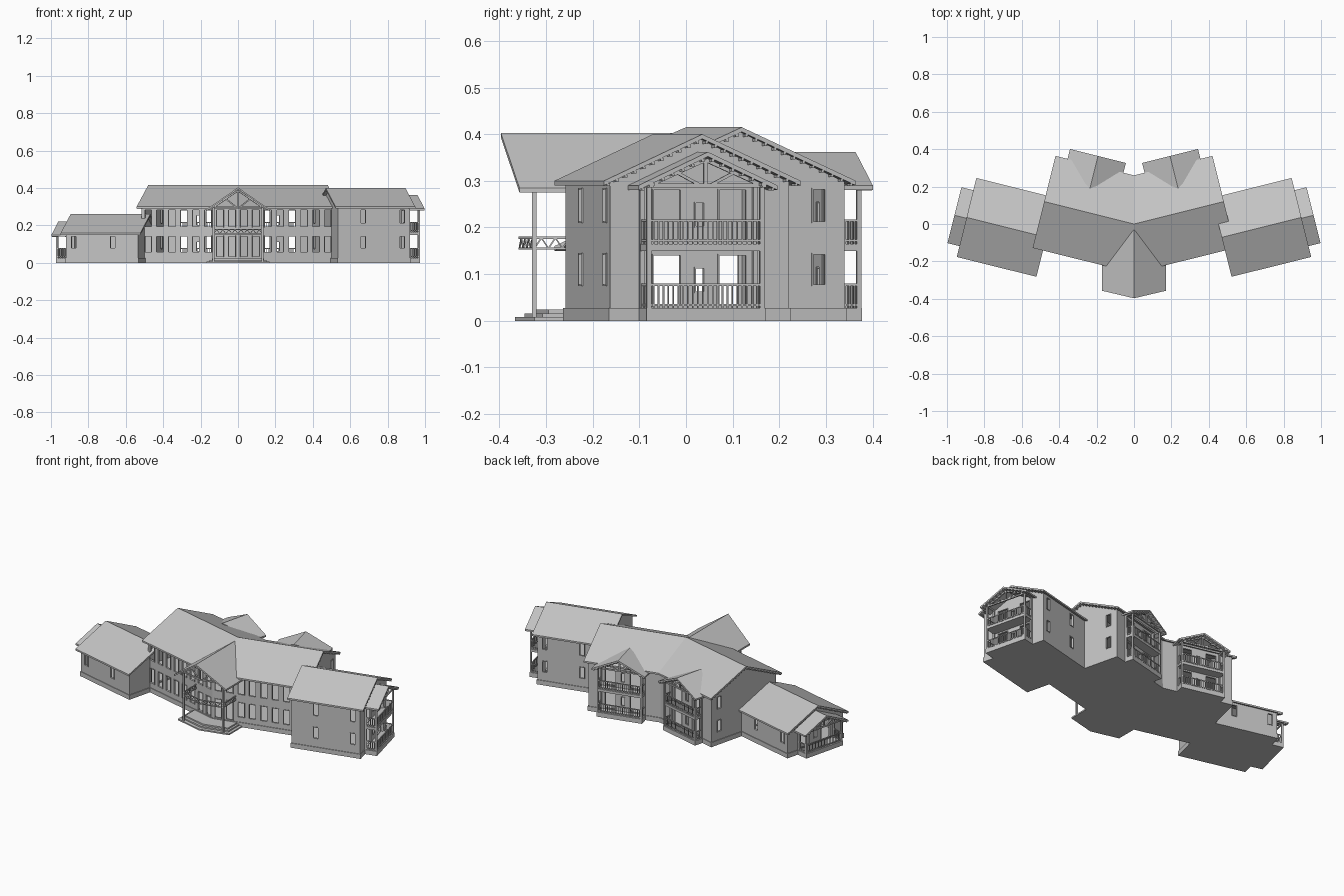
import bpy, bmesh, math
from mathutils import Matrix, Vector

if "Cube" in bpy.data.objects:
    bpy.data.objects.remove(bpy.data.objects["Cube"], do_unlink=True)

material = bpy.data.materials.new("plain grey")
material.use_nodes = True
grey = (0.55, 0.55, 0.55, 1)
material.diffuse_color = grey
for node in material.node_tree.nodes:
    if node.type == 'BSDF_PRINCIPLED':
        node.inputs["Base Color"].default_value = grey

# Plan frames: each half of the building is turned by the same angle
ANGLE = math.radians(14)
TAN = math.tan(ANGLE)
MIDDLE = Matrix.Identity(4)
LEFT = Matrix.Rotation(ANGLE, 4, 'Z')
RIGHT = Matrix.Scale(-1, 4, (1, 0, 0)) @ LEFT
PLINTH, FLOOR, STOREY = 0.027, 0.165, 0.14


def move(x, y):
    return Matrix.Translation((x, y, 0))


def turn(degrees):
    return Matrix.Rotation(math.radians(degrees), 4, 'Z')


def finish(name, bm):
    bmesh.ops.recalc_face_normals(bm, faces=bm.faces)
    mesh = bpy.data.meshes.new(name)
    bm.to_mesh(mesh)
    bm.free()
    mesh.materials.append(material)
    bpy.context.collection.objects.link(bpy.data.objects.new(name, mesh))


def prism(bm, frame, points, offset):
    offset = Vector(offset)
    low = [bm.verts.new(frame @ Vector(p)) for p in points]
    high = [bm.verts.new(frame @ (Vector(p) + offset)) for p in points]
    bm.faces.new(low)
    bm.faces.new(high[::-1])
    for i in range(len(low)):
        j = (i + 1) % len(low)
        bm.faces.new((low[i], high[i], high[j], low[j]))


def box(bm, frame, x0, x1, y0, y1, z0, z1):
    prism(bm, frame, [(x0, y0, z0), (x1, y0, z0), (x1, y1, z0), (x0, y1, z0)], (0, 0, z1 - z0))


def bar(bm, frame, a, b, width):
    a, b = Vector(a), Vector(b)
    run = (b - a).normalized()
    side = run.cross((0, 0, 1) if abs(run.z) < 0.9 else (1, 0, 0)).normalized() * width / 2
    rise = run.cross(side)
    prism(bm, frame, [a + side + rise, a + side - rise, a - side - rise, a - side + rise], b - a)


def wall(bm, frame, x0, x1, z0, z1, holes, t):
    """Upright sheet along local x with framed rectangular openings."""
    xs = sorted({round(x, 4) for x in [x0, x1] + [x for h in holes for x in h[:2]]})
    zs = sorted({round(z, 4) for z in [z0, z1] + [z for h in holes for z in h[2:]]})
    solid = set()
    for i in range(len(xs) - 1):
        for j in range(len(zs) - 1):
            x, z = (xs[i] + xs[i + 1]) / 2, (zs[j] + zs[j + 1]) / 2
            if not any(h[0] < x < h[1] and h[2] < z < h[3] for h in holes):
                solid.add((i, j))
    cache = {}

    def vert(i, j, k):
        if (i, j, k) not in cache:
            cache[i, j, k] = bm.verts.new(frame @ Vector((xs[i], t * k, zs[j])))
        return cache[i, j, k]

    for i, j in solid:
        ring = [(i, j), (i + 1, j), (i + 1, j + 1), (i, j + 1)]
        for k in (0, 1):
            bm.faces.new([vert(*p, k) for p in ring])
        for n, beside in enumerate([(i, j - 1), (i + 1, j), (i, j + 1), (i - 1, j)]):
            if beside not in solid:
                p, q = ring[n], ring[(n + 1) % 4]
                bm.faces.new((vert(*p, 0), vert(*q, 0), vert(*q, 1), vert(*p, 1)))
    w, y = 0.003, -math.copysign(0.003, t)
    for a, b, c, d in holes:
        for edge in ((a, a + w, c, d), (b - w, b, c, d), (a, b, c, c + w), (a, b, d - w, d)):
            box(bm, frame, edge[0], edge[1], y, t * 0.8, edge[2], edge[3])


def windows(centres, storeys):
    rows = [(0.075, 0.145), (0.21, 0.285)][:storeys]
    return [(c - 0.016, c + 0.016, *row) for c in centres for row in rows]


def doors(c, storeys):
    """Two tall doors and a small middle window for each balcony."""
    holes = []
    for z in (0, STOREY)[:storeys]:
        for a, b in ((-0.105, -0.04), (0.04, 0.105)):
            holes.append((c + a, c + b, z + 0.03, z + 0.143))
        holes.append((c - 0.012, c + 0.012, z + 0.06, z + 0.115))
    return holes


def slope(bm, frame, ridge_a, ridge_b, eave_b, eave_a):
    prism(bm, frame, [ridge_a, ridge_b, eave_b, eave_a], (0, 0, -0.01))


def purlins(bm, frame, ridge, eave, inward, count):
    """Row of short timber ends under a gable overhang."""
    drop = Vector((0, 0, -0.013))
    for i in range(count):
        p = Vector(ridge).lerp(Vector(eave), (i + 0.5) / count) + drop
        bar(bm, frame, p, p + Vector(inward), 0.006)


def truss(bm, frame, left, peak, right, width):
    left, peak, right = Vector(left), Vector(peak), Vector(right)
    foot = Vector((peak.x, peak.y, left.z))
    bar(bm, frame, foot, peak, width)
    for end in (left, right):
        bar(bm, frame, end, peak, width)
        bar(bm, frame, end, foot, width)
        bar(bm, frame, foot.lerp(end, 0.08), end.lerp(peak, 0.5), width * 0.8)


def railing(bm, frame, a, b, z):
    a, b = Vector((*a, z)), Vector((*b, z))
    for h in (0.007, 0.05):
        up = Vector((0, 0, h))
        bar(bm, frame, a + up, b + up, 0.005)
    count = round((b - a).length / 0.011)
    for i in range(1, count):
        p = a.lerp(b, i / count)
        bar(bm, frame, p, p + Vector((0, 0, 0.05)), 0.003)


def balcony(name, frame, depth, storeys, ridge_back):
    """Gabled balcony stack; local x runs along the wall, y outwards."""
    half, drop = 0.125, STOREY * (storeys - 2)
    eave, ridge, front = 0.29 + drop, 0.362 + drop, depth + 0.024
    bm = bmesh.new()
    box(bm, frame, -half - 0.006, half + 0.006, 0, depth + 0.006, 0, PLINTH)
    if storeys > 1:
        box(bm, frame, -half - 0.004, half + 0.004, 0, depth + 0.004, 0.15, FLOOR)
    for x in (-half, half):
        for y in (0.006, depth):
            box(bm, frame, x - 0.005, x + 0.005, y - 0.005, y + 0.005, PLINTH, eave + 0.005)
        bar(bm, frame, (x, 0, eave), (x, front, eave), 0.009)
    truss(bm, frame, (-half, depth, eave), (0, depth, ridge - 0.017), (half, depth, eave), 0.008)
    finish(name + "_frame", bm)
    bm = bmesh.new()
    for z in (PLINTH, FLOOR)[:storeys]:
        railing(bm, frame, (-half, depth), (half, depth), z)
        for x in (-half, half):
            railing(bm, frame, (x, 0), (x, depth), z)
    finish(name + "_railing", bm)
    bm = bmesh.new()
    for s in (-0.154, 0.154):
        slope(bm, frame, (0, ridge_back, ridge), (0, front, ridge), (s, front, eave), (s, 0, eave))
        purlins(bm, frame, (0, front, ridge), (s, front, eave), (0, -0.03, 0), 7)
    finish(name + "_roof", bm)


for side, half, storeys in (("left", LEFT, 2), ("right", RIGHT, 1)):
    # Main block: walls, plinth and middle floor
    v, end = 0.232, 0.475
    bm = bmesh.new()
    facade = []
    for k in range(8):
        c = -v * TAN + 0.033 + 0.066 * k
        facade.append((c - 0.021, c + 0.021, 0.03 if k < 2 else 0.055, 0.145))
        facade.append((c - 0.021, c + 0.021, 0.19, 0.285))
    wall(bm, half @ move(0, -v), -v * TAN, end, 0, 0.298, facade, 0.01)
    wall(bm, half @ move(0, v), v * TAN, end, 0, 0.298, doors(0.275, 2), -0.01)
    side_holes = windows([0.175], 2) + [(-0.21, 0, 0.03, 0.143)]
    wall(bm, half @ move(end, 0) @ turn(90), -v, v, 0, 0.298, side_holes, 0.01)
    prism(bm, half, [(end, -v, 0.298), (end, v, 0.298), (end, 0, 0.405)], (-0.01, 0, 0))
    finish(side + "_main_walls", bm)
    bm = bmesh.new()
    for w, out, z0, z1 in ((v + 0.004, end + 0.004, 0, PLINTH), (v - 0.005, end - 0.005, 0.15, 0.162)):
        prism(bm, half, [(-w * TAN, -w, z0), (out, -w, z0), (out, w, z0), (w * TAN, w, z0)], (0, 0, z1 - z0))
    finish(side + "_main_floors", bm)

    # Main roof, mitred on the centre line
    bm = bmesh.new()
    out = 0.495
    for e in (-0.255, 0.252):
        slope(bm, half, (0, 0, 0.415), (out, 0, 0.415), (out, e, 0.3), (e * TAN, e, 0.3))
        purlins(bm, half, (out, 0, 0.415), (out, e, 0.3), (-0.025, 0, 0), 12)
    finish(side + "_main_roof", bm)

    # Outer wing
    drop = STOREY * (storeys - 2)
    top, ridge, eave = 0.298 + drop, 0.4 + drop, 0.3 + drop
    u0, u1, front, back, mid = 0.456, 0.852, -0.38, 0.015, -0.1825
    bm = bmesh.new()
    openings = windows([0.595, 0.81], storeys)
    wall(bm, half @ move(0, front), u0, u1, 0, top, openings, 0.01)
    wall(bm, half @ move(0, back), end, u1, 0, top, openings, -0.01)
    wall(bm, half @ move(u1, 0) @ turn(90), front, back, 0, top, doors(mid, storeys), 0.01)
    wall(bm, half @ move(u0, 0) @ turn(90), front, -v, 0, top, [], -0.01)
    for u, t in ((u0, 0.01), (u1, -0.01)):
        prism(bm, half, [(u, front, top), (u, back, top), (u, mid, ridge - 0.01)], (t, 0, 0))
    finish(side + "_wing_walls", bm)
    bm = bmesh.new()
    box(bm, half, u0 - 0.004, u1 + 0.004, front - 0.004, back + 0.004, 0, PLINTH)
    if storeys > 1:
        box(bm, half, u0 + 0.005, u1 - 0.005, front + 0.005, back - 0.005, 0.15, 0.162)
    finish(side + "_wing_floors", bm)
    bm = bmesh.new()
    inner, outer = 0.438, 0.877
    for e in (-0.4, 0.035):
        slope(bm, half, (inner, mid, ridge), (outer, mid, ridge), (outer, e, eave), (inner, e, eave))
        purlins(bm, half, (outer, mid, ridge), (outer, e, eave), (-0.03, 0, 0), 11)
    finish(side + "_wing_roof", bm)

    balcony(side + "_end_balcony", half @ move(u1, mid - 0.004) @ turn(-90), 0.067, storeys, 0)
    balcony(side + "_back_balcony", half @ move(0.275, v), 0.05, 2, -0.105)

# Entrance porch: stepped platform with a pointed front
bm = bmesh.new()
for x, y, z in ((0.168, -0.325, 0.008), (0.152, -0.308, 0.016), (0.14, -0.295, 0.024)):
    tip = y - x * TAN
    prism(bm, MIDDLE, [(-x, -0.19, 0), (-x, y, 0), (0, tip, 0), (x, y, 0), (x, -0.19, 0)], (0, 0, z))
finish("porch_steps", bm)

# Porch posts, lattice band and gable truss
bm = bmesh.new()
post, y, tip = 0.13, -0.325, -0.357
for s in (-post, post):
    box(bm, MIDDLE, s - 0.005, s + 0.005, y - 0.005, y + 0.005, 0, 0.3)
    bar(bm, MIDDLE, (s, y - 0.03, 0.298), (s, -0.2, 0.298), 0.009)
    for a, b in (((s, y), (0, tip)), ((s, y), (s, -0.205))):
        for z in (0.155, 0.178):
            bar(bm, MIDDLE, (*a, z), (*b, z), 0.005)
        a, b, count = Vector((*a, 0.155)), Vector((*b, 0.155)), 8
        lift = Vector((0, 0, 0.023))
        for i in range(count):
            p, q = a.lerp(b, i / count), a.lerp(b, (i + 1) / count)
            bar(bm, MIDDLE, p + lift * (i % 2), q + lift * ((i + 1) % 2), 0.003)
truss(bm, MIDDLE, (-post, y, 0.298), (0, tip, 0.386), (post, y, 0.298), 0.008)
finish("porch_frame", bm)

# Porch roof
bm = bmesh.new()
for s in (-0.17, 0.17):
    slope(bm, MIDDLE, (0, -0.397, 0.403), (0, -0.03, 0.403), (s, -0.2, 0.285), (s, -0.357, 0.285))
finish("porch_roof", bm)
